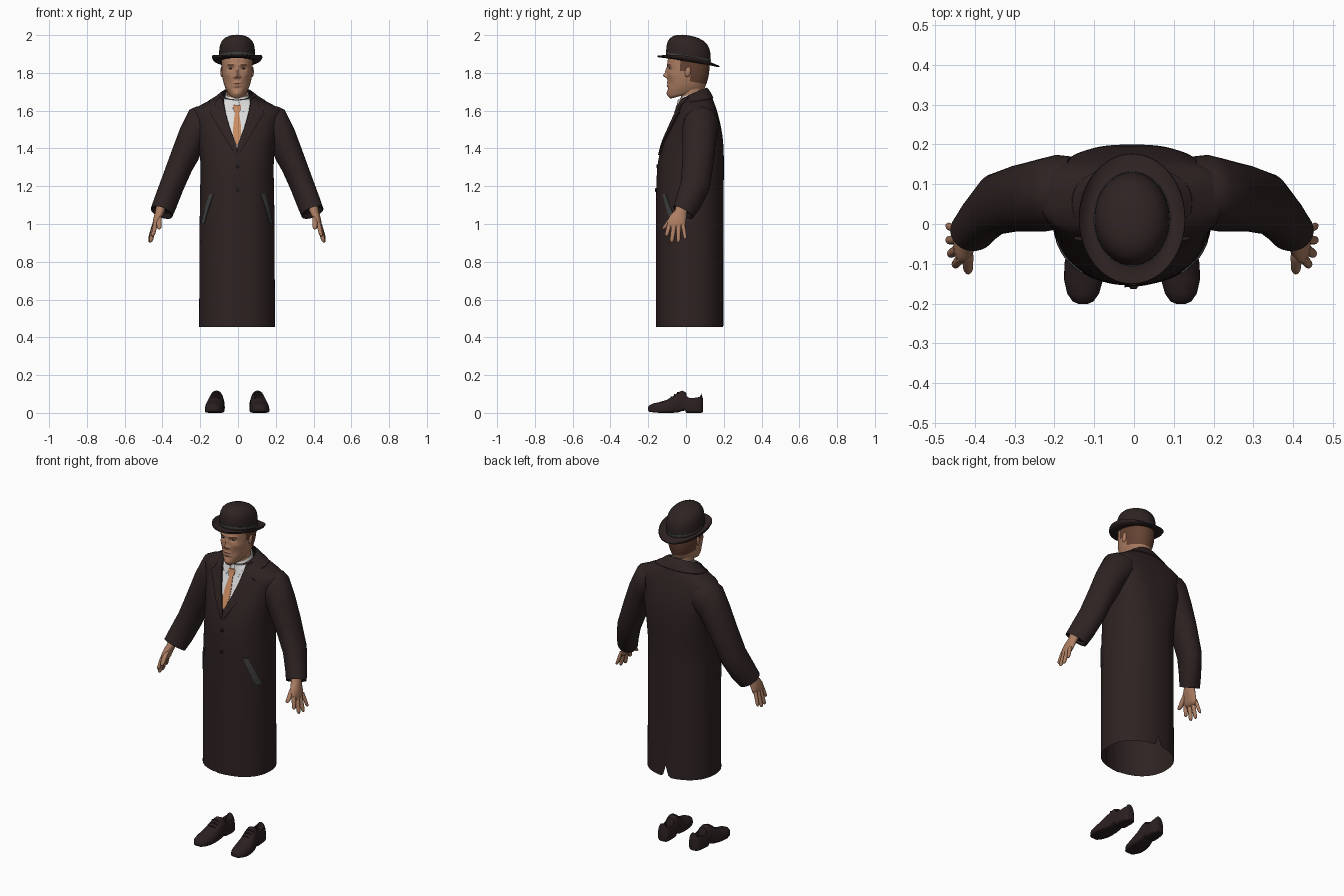
import bpy, bmesh, math
from math import sin, cos, pi, exp

SHIFT = -0.005  # figure sits slightly left of centre


def mat(name, r, g, b):
    m = bpy.data.materials.new(name)
    m.diffuse_color = (r, g, b, 1)
    return m


COAT = mat("dark_brown_cloth", .028, .0165, .0165)
SHOE = mat("dark_leather", .024, .014, .015)
SKIN = mat("skin", .42, .21, .125)
LIPS = mat("lips", .35, .155, .10)
HAIR = mat("brown_hair", .13, .055, .032)
SHIRT = mat("white_shirt", .72, .72, .72)
TIE = mat("tan_tie", .58, .26, .12)
TRIM = mat("grey_trim", .05, .056, .054)
DARK = mat("dark_detail", .012, .009, .009)


def make(name, verts, faces, mats, rule=None, angle=40):
    me = bpy.data.meshes.new(name)
    me.from_pydata([(x + SHIFT, y, z) for x, y, z in verts], [], faces)
    bm = bmesh.new()
    bm.from_mesh(me)
    bmesh.ops.recalc_face_normals(bm, faces=bm.faces)
    bm.to_mesh(me)
    bm.free()
    for m in mats:
        me.materials.append(m)
    for p in me.polygons:
        p.use_smooth = True
        if rule:
            p.material_index = rule(p.center)
    me.set_sharp_from_angle(angle=math.radians(angle))
    ob = bpy.data.objects.new(name, me)
    bpy.context.collection.objects.link(ob)
    return ob


def loft(name, rings, m, caps=(True, True), closed=True, **kw):
    n = len(rings[0])
    verts = [p for r in rings for p in r]
    last = n if closed else n - 1
    faces = [(j*n + i, j*n + (i+1) % n, (j+1)*n + (i+1) % n, (j+1)*n + i)
             for j in range(len(rings) - 1) for i in range(last)]
    if caps[0]:
        faces.append(tuple(range(n))[::-1])
    if caps[1]:
        faces.append(tuple(range((len(rings)-1)*n, len(rings)*n)))
    return make(name, verts, faces, m if isinstance(m, list) else [m], **kw)


def spow(v, e):
    return math.copysign(abs(v)**e, v)


def spline(table, u):
    """Smooth interpolation of table rows keyed by their first column."""
    k = 0
    while k < len(table) - 2 and u > table[k+1][0]:
        k += 1
    def slope(i, c):
        a, b = table[max(i-1, 0)], table[min(i+1, len(table)-1)]
        return (b[c] - a[c]) / (b[0] - a[0])
    a, b = table[k], table[k+1]
    h = b[0] - a[0]
    t = (u - a[0]) / h
    return [(2*t**3 - 3*t*t + 1)*a[c] + (t**3 - 2*t*t + t)*h*slope(k, c)
            + (3*t*t - 2*t**3)*b[c] + (t**3 - t*t)*h*slope(k+1, c) for c in range(len(a))]


def section(table, t, u, n=2.2, off=0):
    """Point on a tube whose rows are front z, back z, half width, front y, back y."""
    zf, zb, rx, yf, yb = spline(table, u)
    if table is BODY and sin(t) > 0:  # broad, squarer shoulder blades
        n += .8*max(0, min(1, (u - 1.2)/.25, (1.645 - u)/.04))
    c, s = spow(cos(t), 2/n), spow(sin(t), 2/n)
    return (rx*c + off*cos(t), (yf+yb)/2 + (yb-yf)/2*s + off*sin(t), zf + (zb-zf)*(s+1)/2)


def turn(n):
    return [2*pi*i/n for i in range(n)]


# Coat body, open at hem and neck, with a vent notch at the back
BODY = [(.455, .455, .201, -.154, .198), (.80, .80, .199, -.154, .198), (1.1, 1.1, .197, -.154, .199),
        (1.30, 1.30, .194, -.147, .200), (1.42, 1.42, .200, -.122, .198), (1.52, 1.52, .218, -.082, .184),
        (1.60, 1.605, .230, -.047, .162), (1.625, 1.645, .180, -.040, .148),
        (1.642, 1.68, .125, -.036, .133), (1.66, 1.72, .080, -.033, .108)]
levels = [.455, .54] + [.54 + .06*i for i in range(1, 16)] + [1.48, 1.52, 1.56, 1.58, 1.60] + \
         [1.60 + .006*i for i in range(1, 11)]
rings = [[section(BODY, t, u) for t in turn(96)] for u in levels]
rings[0] = [(x, y, z + (.065*max(0, 1 - abs(x)/.02) if y > .1 else 0)) for x, y, z in rings[0]]
loft("coat_body", rings, COAT, (False, False))

# Turned-down coat collar round the back of the neck
loft("coat_collar", [[section(BODY, pi*(-.10 + 1.20*i/40), u, off=o) for i in range(41)]
     for u, o in ((1.634, .000), (1.636, .006), (1.648, .007), (1.657, .007), (1.661, .003), (1.656, -.004))],
     COAT, (False, False), closed=False)


def patch(name, rows, m, off, off2=None, side=1, thick=.004, cols=10):
    """Cloth panel laid on the coat front; rows are height, left x, right x."""
    fine = []
    for a, b in zip(rows, rows[1:]):
        fine += [[a[c] + (b[c]-a[c])*k/4 for c in range(3)] for k in range(4)]
    fine.append(rows[-1])
    slabs = []
    for u, x0, x1 in fine:
        rx = spline(BODY, u)[2]
        outer, inner = [], []
        for i in range(cols + 1):
            f = i/cols
            t = -math.acos(spow(max(-.98, min(.98, (x0 + (x1-x0)*f)/rx)), 1.1))
            o = off + ((off if off2 is None else off2) - off)*f
            for lst, d in ((outer, o), (inner, o - thick)):
                x, y, z = section(BODY, t, u, off=d)
                lst.append((side*x, y, z))
        slabs.append(outer + inner[::-1])
    loft(name, slabs, m)


# Shirt front, tie, front flap and buttons
patch("shirt_front", [(1.405, -.003, .003), (1.45, -.025, .025), (1.55, -.056, .056), (1.61, -.072, .072),
                      (1.655, -.07, .07)], SHIRT, .003, thick=.002, cols=12)
patch("tie_blade", [(1.42, -.006, .006), (1.48, -.021, .021), (1.53, -.019, .019), (1.595, -.010, .010)], TIE, .008)
patch("tie_knot", [(1.59, -.011, .011), (1.60, -.017, .017), (1.63, -.021, .021)], TIE, .012, thick=.007)
patch("front_flap", [(.455, -.018, .09), (.8, -.018, .09), (1.1, -.018, .09), (1.25, -.018, .09),
                     (1.375, -.004, .05)], COAT, .005, -.003, thick=.003, cols=16)
for z in (1.18, 1.305):
    y0 = section(BODY, -pi/2, z)[1]
    loft("coat_button", [[(.004 + r*cos(t), y0 - d, z + r*sin(t)) for t in turn(16)]
         for r, d in ((.010, 0), (.010, .008), (.007, .010))], DARK)

for s in (1, -1):
    # Lapels, shirt collar wings and slanted pocket welts
    patch("lapel", [(1.365, 0, .008), (1.42, .003, .041), (1.50, .034, .088), (1.56, .052, .122),
                    (1.592, .060, .142), (1.604, .062, .118), (1.64, .068, .108), (1.655, .068, .09)],
          COAT, .012, .008, s, .010)
    patch("shirt_collar_wing", [(1.59, .034, .040), (1.625, .016, .058), (1.657, .008, .062)], SHIRT, .010, None, s)
    patch("pocket_welt", [(1.00, .172, .188), (1.08, .150, .169), (1.16, .123, .143)], TRIM, .004, None, s)

    # Sleeve: outer x,z, inner x,z, centre y, half depth, tilt
    SL = [(.17, 1.62, .14, 1.46, .085, .085, 0), (.215, 1.622, .165, 1.42, .080, .094, 0),
          (.252, 1.605, .186, 1.39, .074, .093, 0), (.302, 1.505, .205, 1.34, .069, .088, 0),
          (.345, 1.39, .24, 1.28, .064, .083, -.005), (.40, 1.24, .287, 1.175, .050, .077, -.015),
          (.436, 1.14, .322, 1.088, .012, .063, -.028), (.457, 1.080, .342, 1.042, -.016, .052, -.028),
          (.447, 1.082, .352, 1.050, -.016, .043, -.024), (.443, 1.10, .350, 1.065, -.016, .042, -.022)]
    loft("sleeve", [[(s*((a+c)/2 + (a-c)/2*cos(t)), y + h*sin(t), (b+d)/2 + (b-d)/2*cos(t) + k*sin(t))
                     for t in turn(40)] for a, b, c, d, y, h, k in SL], COAT, angle=60)

    # Hand: palm and fingers as stacked ellipses
    def stack(name, rows, n=16):
        loft(name, [[(s*(x + a*cos(t)), y + b*sin(t), z) for t in turn(n)] for x, y, z, a, b in rows], SKIN, angle=70)
    stack("palm", [(.402, -.020, 1.10, .026, .031), (.407, -.027, 1.07, .025, .033),
                   (.416, -.041, 1.045, .023, .044), (.425, -.049, 1.02, .020, .049),
                   (.433, -.050, .992, .016, .047), (.437, -.050, .974, .009, .038)], 24)
    for name, a, b, r in (("index_finger", (.431, -.086, 1.005), (.446, -.104, .935), .0115),
                          ("middle_finger", (.437, -.063, .995), (.458, -.076, .903), .0120),
                          ("ring_finger", (.439, -.039, .995), (.463, -.041, .902), .0115),
                          ("little_finger", (.439, -.016, 1.00), (.464, -.004, .920), .0100),
                          ("thumb", (.414, -.066, 1.045), (.412, -.120, .972), .0140)):
        stack(name, [tuple(a[c] + (b[c]-a[c])*f for c in range(3)) + (r*k, r*k*1.05)
                     for f, k in ((0, 1), (.35, 1.02), (.6, .95), (.85, .88), (.95, .65), (1, .25))], 12)

    # Shoe: y, centre x, half width, top, bottom
    SH = [(-.201, .123, .012, .030, .014), (-.195, .123, .026, .040, .006), (-.175, .123, .040, .050, .003),
          (-.14, .122, .049, .057, 0), (-.10, .119, .051, .070, 0), (-.07, .116, .048, .088, 0),
          (-.04, .111, .043, .110, .003), (-.02, .109, .040, .118, .010), (-.004, .107, .039, .110, .012),
          (.000, .107, .039, .108, 0), (.010, .106, .039, .101, 0), (.03, .105, .039, .096, 0),
          (.055, .103, .038, .100, 0), (.072, .102, .035, .104, 0), (.080, .102, .031, .105, 0),
          (.090, .101, .018, .075, .004)]
    rings = []
    for y, xc, w, top, bot in SH:
        ring = []
        for t in turn(32):
            e = .9 if sin(t) > 0 else .45
            zm = bot + (top-bot)*.3
            x, z = w*spow(cos(t), e), zm + (top-zm if sin(t) > 0 else zm-bot)*spow(sin(t), e)
            if .005 < y < .075 and sin(t) > .75:
                z -= .04  # foot opening
            ring.append((s*(xc + x), y, z))
        rings.append(ring)
    loft("shoe", rings, SHOE)
    for y, z in ((-.078, .083), (-.060, .096), (-.044, .108)):
        loft("shoe_lace", [[(s*(.113 + .022*k), y + .004*cos(t), z - .006*k*k + .004*sin(t)) for t in turn(8)]
                           for k in (-1, -.5, 0, .5, 1)], SHOE)

    # Ear and eye
    loft("ear", [[(s*(.080 + .009*sin(a)), .010 + .016*cos(a)*cos(t) + .004*sin(t),
                   1.806 + .028*cos(a)*sin(t)) for t in turn(20)]
                 for a in [-pi/2.1 + pi/2.1*k/4 for k in range(9)]], SKIN)
    loft("eye", [[(s*.034 + .010*cos(a)*cos(t), -.079 - .010*sin(a), 1.823 + .005*cos(a)*sin(t)) for t in turn(16)]
                 for a in [pi/2.05*k/6 for k in range(7)]], [SHIRT, DARK],
         rule=lambda c: 1 if c.y < -.0865 else 0)

# Neck and shirt collar band
NECK = [(1.58, 1.60, .058, -.024, .09), (1.64, 1.66, .055, -.024, .088), (1.70, 1.74, .054, -.03, .09)]
loft("neck", [[section(NECK, t, u) for t in turn(32)] for u in (1.58, 1.62, 1.66, 1.70)], SKIN)
BAND = [(1.63, 1.67, .068, -.036, .098), (1.65, 1.70, .064, -.034, .096), (1.668, 1.715, .060, -.030, .093)]
loft("shirt_collar", [[section(BAND, t, u) for t in turn(40)] for u in (1.63, 1.65, 1.668)], SHIRT, (False, False))

# Head with face features pushed in and out: x, z, spread x, spread z, depth
HEAD = [(1.664, 1.70, .026, -.080, .055), (1.670, 1.703, .040, -.090, .075), (1.688, 1.71, .051, -.096, .092),
        (1.72, 1.735, .065, -.098, .105), (1.76, 1.765, .075, -.098, .115), (1.80, 1.80, .081, -.098, .122),
        (1.84, 1.84, .083, -.099, .124), (1.88, 1.88, .083, -.094, .120), (1.92, 1.92, .070, -.075, .105)]
BUMPS = [(0, 1.785, .011, .011, -.020), (0, 1.806, .008, .020, -.012), (.013, 1.779, .007, .007, -.008),
         (.034, 1.823, .016, .010, .009), (.030, 1.843, .025, .007, -.005), (.052, 1.79, .02, .014, -.004),
         (0, 1.748, .020, .005, -.004), (0, 1.740, .020, .0025, .003), (0, 1.732, .018, .005, -.005),
         (0, 1.717, .02, .006, .004), (0, 1.690, .022, .012, -.006), (.042, 1.745, .015, .02, .004)]


def face_point(t, u):
    x, y, z = section(HEAD, t, u, 2.2)
    if y < 0:
        y += min(1, -y/.05)*sum(d*exp(-((abs(x)-bx)/sx)**2 - ((z-bz)/sz)**2) for bx, bz, sx, sz, d in BUMPS)
    return (x, y, z)


def head_rule(c):
    x, z = abs(c.x - SHIFT), c.z
    if (c.y > -.032 and z > 1.81) or (c.y > .022 and z > 1.74 - .2*(c.y - .1)):
        return 1
    if c.y < -.07 and .016 < x < .050 and 1.840 < z < 1.846:
        return 1
    return 2 if c.y < -.07 and x < .022 and 1.732 < z < 1.747 else 0


loft("head", [[face_point(t, 1.664 + .256*j/90) for t in turn(140)] for j in range(91)],
     [SKIN, HAIR, LIPS], rule=head_rule, angle=60)


# Bowler-style hat, tilted back, with side-curled brim and thin band
def hat_ring(z, rx, ry, curl=0):
    return [(rx*cos(t), .013 + ry*sin(t), z - .165*ry*sin(t) + curl*cos(t)**2) for t in turn(72)]


loft("hat", [hat_ring(*r) for r in (
    (1.862, .06, .08), (1.861, .095, .117), (1.857, .112, .140, .003), (1.856, .128, .158, .014),
    (1.859, .134, .164, .023), (1.864, .133, .163, .024), (1.864, .127, .157, .016), (1.865, .112, .140, .004),
    (1.867, .099, .122), (1.870, .0945, .1175), (1.90, .095, .118), (1.925, .094, .116), (1.948, .090, .110),
    (1.967, .081, .099), (1.982, .066, .081), (1.992, .046, .057), (1.997, .024, .030), (1.998, .006, .008))],
    COAT, angle=50)
loft("hat_band", [hat_ring(*r) for r in ((1.880, .094, .117), (1.880, .097, .120), (1.890, .097, .120),
                                         (1.890, .094, .117))], TRIM, (False, False))
